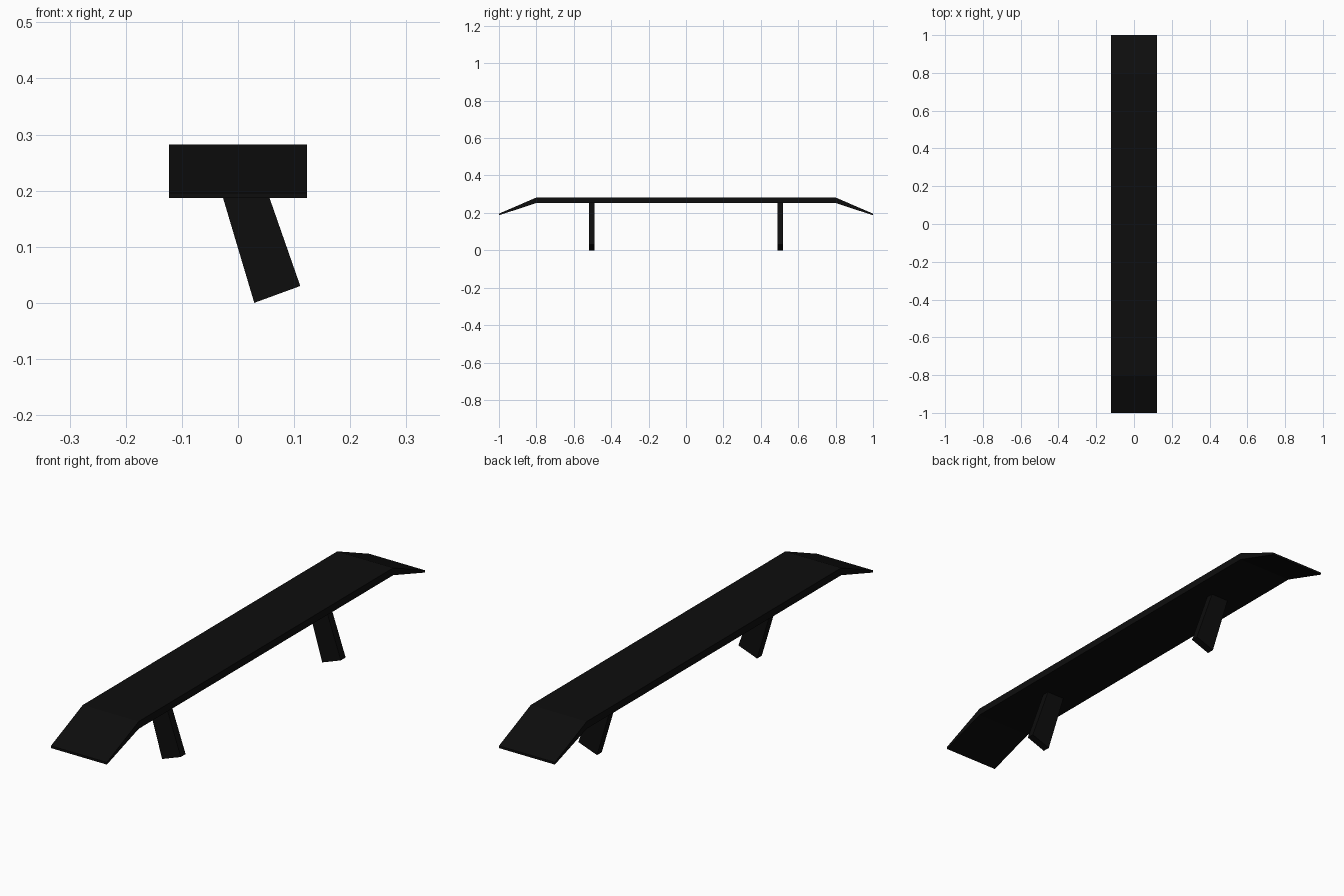
import bpy
import bmesh
from mathutils import Vector

cube = bpy.data.objects.get("Cube")
if cube:
    bpy.data.objects.remove(cube, do_unlink=True)

# Single matte black finish
black = bpy.data.materials.new("matte black")
black.use_nodes = True
colour = (0.004, 0.004, 0.004, 1)
black.diffuse_color = colour
black.node_tree.nodes["Principled BSDF"].inputs["Base Color"].default_value = colour


def extrude_profile(name, points, depth):
    """Make a solid by extruding a closed planar outline along depth."""
    bm = bmesh.new()
    face = bm.faces.new([bm.verts.new(p) for p in points])
    result = bmesh.ops.extrude_face_region(bm, geom=[face])
    moved = [v for v in result["geom"] if isinstance(v, bmesh.types.BMVert)]
    bmesh.ops.translate(bm, verts=moved, vec=Vector(depth))
    bmesh.ops.recalc_face_normals(bm, faces=bm.faces)
    mesh = bpy.data.meshes.new(name)
    bm.to_mesh(mesh)
    bm.free()
    mesh.materials.append(black)
    obj = bpy.data.objects.new(name, mesh)
    bpy.context.collection.objects.link(obj)
    return obj


# Blade: flat centre with thin drooping tips, mirrored front to back
half_width = 0.123
top = [(1.0, 0.196), (0.8, 0.282)]
bottom = [(0.8, 0.253), (1.0, 0.187)]
outline = (top + [(-y, z) for y, z in reversed(top)]
           + [(-y, z) for y, z in reversed(bottom)] + bottom)
extrude_profile("blade", [(-half_width, y, z) for y, z in outline],
                (2 * half_width, 0, 0))

# Slanted struts, with their tops sunk into the blade
strut = [(-0.049, 0.262), (0.03, 0.262), (0.111, 0.03), (0.029, 0.0)]
thickness = 0.03
for name, y in (("front_strut", -0.503), ("back_strut", 0.503)):
    extrude_profile(name, [(x, y - thickness / 2, z) for x, z in strut],
                    (0, thickness, 0))
